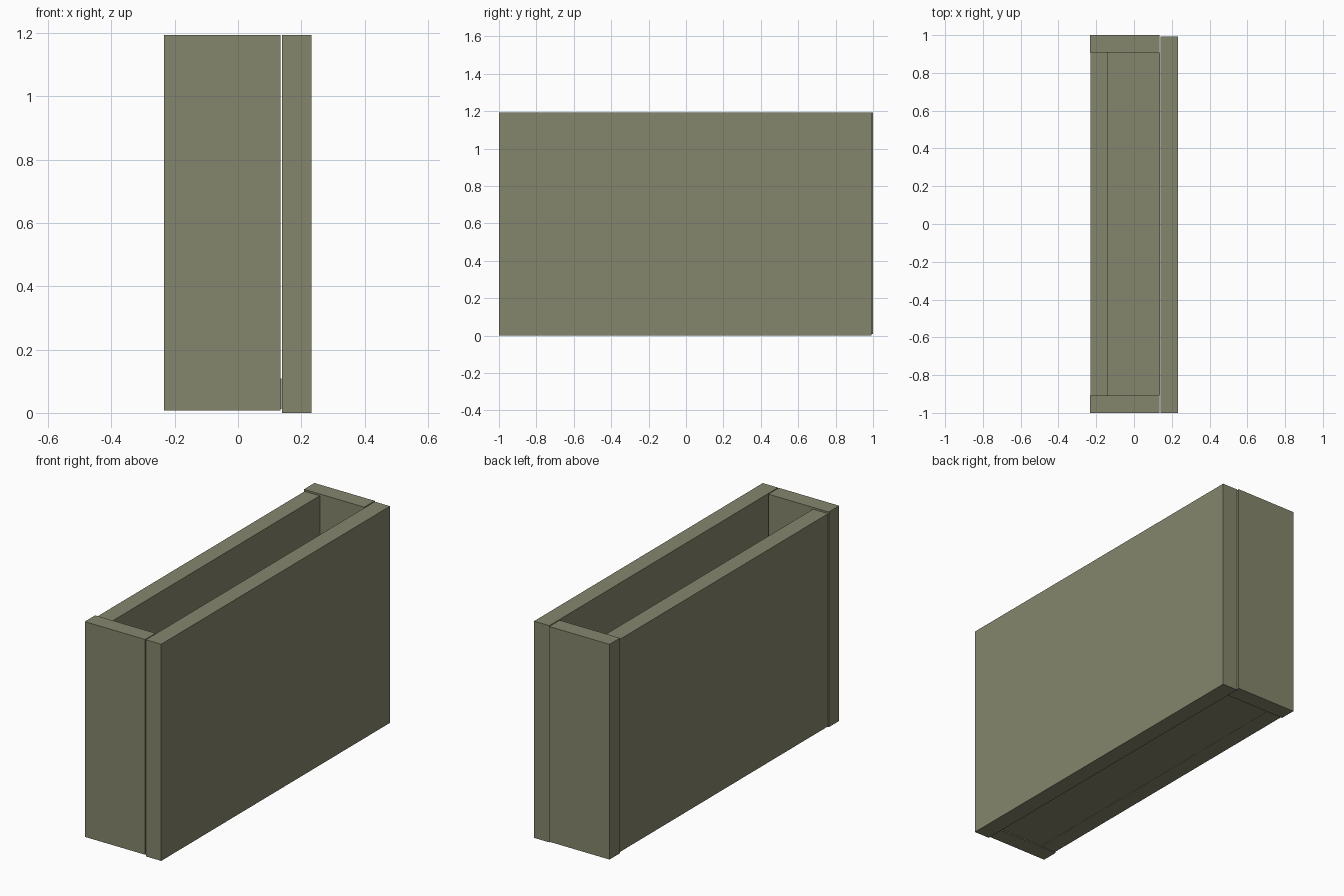
import bpy
import bmesh

if "Cube" in bpy.data.objects:
    bpy.data.objects.remove(bpy.data.objects["Cube"])

paint = bpy.data.materials.new("olive grey")
paint.diffuse_color = (0.235, 0.238, 0.153, 1)
paint.use_nodes = True
paint.node_tree.nodes["Principled BSDF"].inputs["Base Color"].default_value = paint.diffuse_color


def panel(name, x, y, z):
    """Rectangular panel given by its (min, max) range on each axis."""
    bm = bmesh.new()
    bmesh.ops.create_cube(bm, size=1)
    for v in bm.verts:
        v.co = [r[0] if c < 0 else r[1] for c, r in zip(v.co, (x, y, z))]
    mesh = bpy.data.meshes.new(name)
    bm.to_mesh(mesh)
    bm.free()
    mesh.materials.append(paint)
    obj = bpy.data.objects.new(name, mesh)
    bpy.context.collection.objects.link(obj)
    return obj


# Long sides
panel("right_side", (0.139, 0.232), (-1.0, 0.992), (0.0, 1.194))
panel("left_side", (-0.230, -0.138), (-0.909, 0.909), (0.012, 1.184))

# Short ends, standing slightly clear of the right side
panel("front_end", (-0.234, 0.134), (-1.0, -0.909), (0.008, 1.194))
panel("back_end", (-0.234, 0.134), (0.909, 1.0), (0.008, 1.194))

# Floor between the sides
panel("floor", (-0.138, 0.138), (-0.907, 0.907), (0.013, 0.108))
